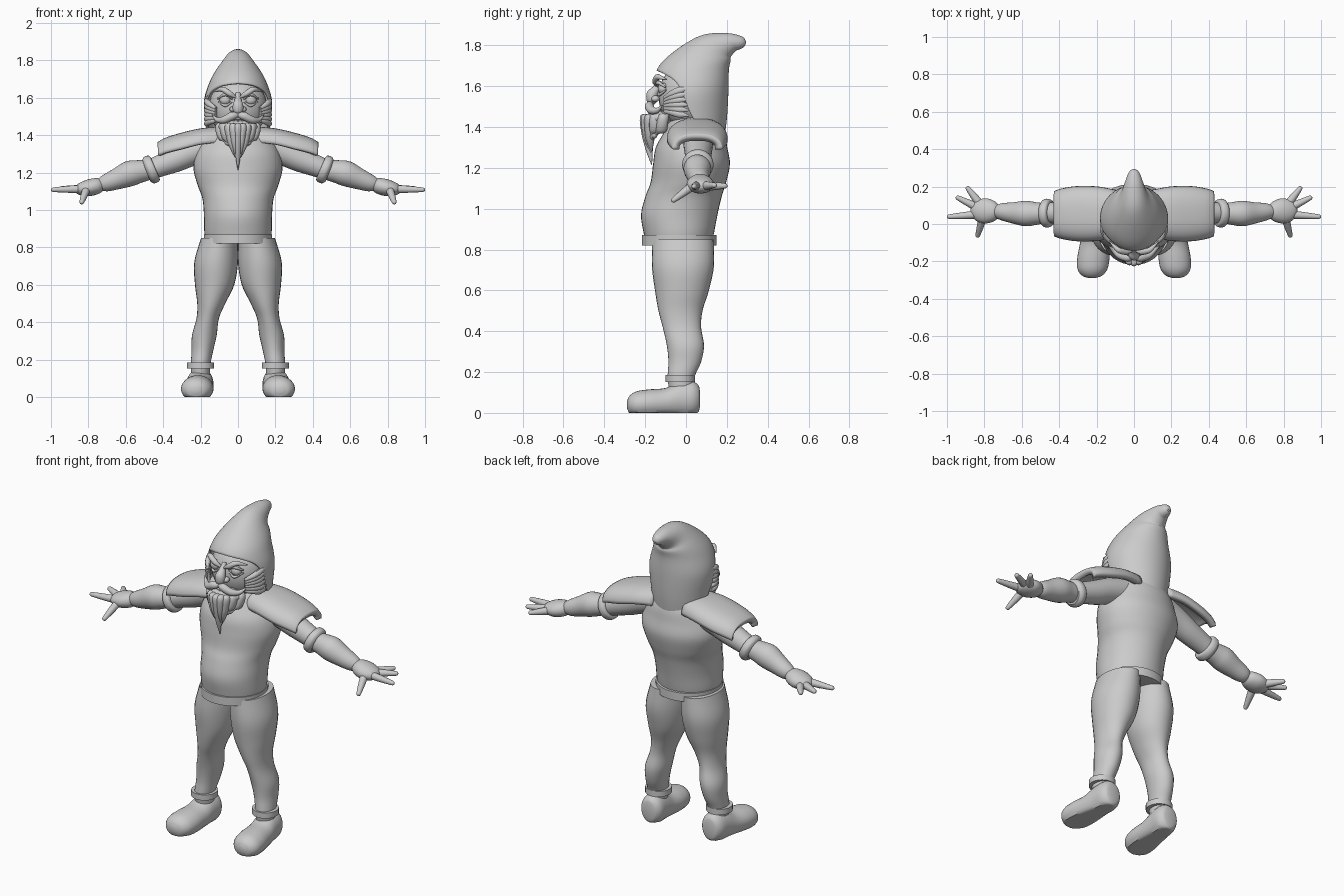
import bpy, bmesh, math
from mathutils import Vector as V, Matrix


def cr(p, t):
    """Catmull-Rom value at parameter t through control values p."""
    i = max(0, min(int(t), len(p) - 2))
    f = t - i
    b, c = p[i], p[i + 1]
    a = p[i - 1] if i > 0 else b * 2 - c
    d = p[i + 2] if i + 2 < len(p) else c * 2 - b
    return (b * 2 + (c - a) * f + (a * 2 - b * 5 + c * 4 - d) * f * f
            + (b * 3 - a - c * 3 + d) * f ** 3) * 0.5


def finish(name, bm, mirror=False, solid=0):
    bmesh.ops.recalc_face_normals(bm, faces=bm.faces)
    me = bpy.data.meshes.new(name)
    bm.to_mesh(me)
    bm.free()
    ob = bpy.data.objects.new(name, me)
    bpy.context.collection.objects.link(ob)
    if solid:
        m = ob.modifiers.new("Thickness", 'SOLIDIFY')
        m.thickness, m.offset = solid, 0
    if mirror:
        ob.modifiers.new("Mirror", 'MIRROR')
    return ob


def surface(name, rows, closed=True, caps=True, **kw):
    bm = bmesh.new()
    vs = [[bm.verts.new(p) for p in r] for r in rows]
    n = len(rows[0])
    for r, s in zip(vs, vs[1:]):
        for j in range(n if closed else n - 1):
            k = (j + 1) % n
            bm.faces.new((r[j], r[k], s[k], s[j]))
    if caps:
        bm.faces.new(vs[0])
        bm.faces.new(vs[-1])
    return finish(name, bm, **kw)


def loft(name, rings, sub=5, n=28, floor=False, **kw):
    """rings: (centre, half axis a, half axis b)"""
    cols = []
    for j in range(n):
        w = j * math.tau / n
        cols.append([c + a * math.cos(w) + b * math.sin(w) for c, a, b in rings])
    rows = [[cr(c, k / sub) for c in cols] for k in range((len(rings) - 1) * sub + 1)]
    if floor:
        for r in rows:
            for p in r:
                p.z = max(p.z, 0)
    return surface(name, rows, **kw)


def stack(name, data, **kw):
    """data: (z, xc, yc, rx, ry) horizontal rings"""
    return loft(name, [(V((x, y, z)), V((rx, 0, 0)), V((0, ry, 0))) for z, x, y, rx, ry in data], **kw)


def tube(name, pts, radii, **kw):
    """tapered limb; radii are (sideways, vertical) pairs or single values"""
    pts = [V(p) for p in pts]
    rings = []
    for i, (p, r) in enumerate(zip(pts, radii)):
        ra, rb = r if isinstance(r, tuple) else (r, r)
        t = (pts[min(i + 1, len(pts) - 1)] - pts[max(i - 1, 0)]).normalized()
        up = V((0, 0, 1)) if abs(t.z) < 0.8 else V((0, 1, 0))
        s = t.cross(up).normalized()
        rings.append((p, s * ra, s.cross(t) * rb))
    return loft(name, rings, **kw)


def ball(name, loc, scale, **kw):
    bm = bmesh.new()
    bmesh.ops.create_uvsphere(bm, u_segments=28, v_segments=18, radius=1,
                              matrix=Matrix.Translation(loc) @ Matrix.Diagonal((*scale, 1)))
    return finish(name, bm, **kw)


# Torso and belt
stack("torso", [(.83, 0, -.035, .17, .16), (.88, 0, -.035, .18, .172), (.97, 0, -.033, .182, .187),
                (1.06, 0, -.012, .19, .187), (1.13, 0, .012, .215, .185), (1.22, 0, .027, .238, .188),
                (1.3, 0, .027, .225, .175), (1.37, 0, .04, .19, .15), (1.43, 0, .04, .14, .12),
                (1.47, 0, .04, .08, .08)], n=40)
stack("belt", [(.82, 0, -.033, .182, .183), (.87, 0, -.033, .182, .183)], n=40, sub=1)

# Legs, ankle cuffs and shoes
stack("leg", [(.85, .1, -.015, .098, .15), (.72, .117, -.015, .117, .152), (.6, .125, -.02, .105, .132),
              (.5, .143, -.027, .075, .108), (.42, .162, -.02, .06, .094), (.33, .18, -.003, .066, .091),
              (.25, .19, -.006, .058, .08), (.17, .2, -.025, .052, .065), (.1, .2, -.02, .05, .06)], mirror=True)
stack("ankle_cuff", [(.152, .2, -.028, .072, .072), (.185, .2, -.028, .072, .072)], sub=1, mirror=True)
shoe = [(.068, .2, .07, .03, .04), (.06, .2, .07, .05, .066), (.03, .2, .07, .068, .085),
        (-.03, .204, .065, .072, .087), (-.1, .21, .05, .078, .072), (-.18, .217, .045, .086, .07),
        (-.24, .222, .042, .08, .064), (-.275, .224, .04, .055, .045), (-.289, .225, .04, .02, .018)]
loft("shoe", [(V((x, y, z)), V((rx, 0, 0)), V((0, 0, rz))) for y, x, z, rx, rz in shoe],
     floor=True, mirror=True)

# Arms
tube("upper_arm", [(.12, .06, 1.35), (.24, .06, 1.31), (.33, .06, 1.27), (.42, .06, 1.235), (.48, .06, 1.21)],
     [.08, .072, .066, .058, .052], mirror=True)
tube("elbow_cuff", [(.443, .058, 1.226), (.45, .058, 1.223), (.475, .058, 1.212), (.49, .058, 1.206)],
     [.062, .074, .076, .06], sub=3, mirror=True)
tube("forearm", [(.46, .058, 1.215), (.52, .056, 1.207), (.58, .056, 1.194), (.65, .06, 1.165), (.71, .066, 1.143),
                 (.745, .067, 1.135)], [.05, .06, .068, .056, .045, .03], mirror=True)
tube("hand", [(.725, .067, 1.138), (.75, .068, 1.13), (.79, .07, 1.12), (.83, .072, 1.113), (.86, .075, 1.11),
              (.873, .075, 1.11)], [(.035, .03), (.055, .042), (.067, .045), (.06, .038), (.04, .025), .01],
     mirror=True)
for i, (base, tip) in enumerate([((.83, .115, 1.11), (.895, .2, 1.112)), ((.84, .09, 1.112), (.952, .145, 1.115)),
                                 ((.84, .05, 1.112), (1.0, .038, 1.108)), ((.81, .03, 1.11), (.838, -.07, 1.035))]):
    b, t = V(base), V(tip)
    tube("thumb" if i == 3 else "finger", [b, b.lerp(t, .4), b.lerp(t, .88), b.lerp(t, .97), t],
         [.022, .019, .013, .009, .003], n=14, mirror=True)

# Shoulder plates: thick arched shells
pad = [(.1, 1.36, 1.428, .11), (.2, 1.35, 1.418, .128), (.3, 1.325, 1.395, .13), (.38, 1.305, 1.37, .118),
       (.42, 1.29, 1.348, .105)]
cols = []
for j in range(21):
    w = math.pi * j / 20
    c, s = math.cos(w), math.sin(w)
    cols.append([V((x, .055 + ry * math.copysign(abs(c) ** .8, c), zb + (zt - zb) * s ** .8))
                 for x, zb, zt, ry in pad])
surface("shoulder_plate", [[cr(c, k / 4) for c in cols] for k in range(17)], closed=False, caps=False,
        solid=.036, mirror=True)

# Hood: rings (yc, zc, rx, ry, tilt) with the front cut away for the face
hood = [(.03, 1.34, .15, .152, 0), (.03, 1.45, .165, .165, 0), (.028, 1.58, .176, .174, 0),
        (.034, 1.68, .147, .17, 0), (.078, 1.745, .112, .136, 8), (.143, 1.793, .07, .085, 35),
        (.216, 1.815, .044, .045, 60), (.262, 1.812, .028, .028, 100), (.28, 1.806, .015, .016, 115),
        (.285, 1.804, .003, .003, 115)]
hem = [2.95, 2.88, 2.7, 2.25, 1.0, .3, .05, 0, 0]
N, M = 64, 48
cols = []
for j in range(N):
    w = j * math.tau / N
    ctrl = []
    for yc, zc, rx, ry, a in hood:
        a = math.radians(a)
        f = -math.cos(w) * ry
        ctrl.append(V((math.sin(w) * rx, yc + f * math.cos(a), zc - f * math.sin(a))))
    start = max(0, cr(hem, min(w, math.tau - w) / math.pi * 8))
    cols.append([cr(ctrl, start + (9 - start) * k / M) for k in range(M + 1)])
surface("hood", [[c[k] for c in cols] for k in range(M + 1)], caps=False, solid=.012)

# Head and face
ball("head", (0, .015, 1.55), (.155, .15, .165))
ball("eye", (.068, -.112, 1.588), (.03, .026, .028), mirror=True)
tube("upper_eyelid", [(.03, -.13, 1.59), (.05, -.14, 1.612), (.075, -.133, 1.616), (.108, -.1, 1.595)],
     [.004, .009, .009, .004], n=12, mirror=True)
tube("lower_eyelid", [(.032, -.13, 1.578), (.068, -.132, 1.558), (.105, -.098, 1.58)],
     [.004, .008, .004], n=12, mirror=True)
tube("eyebrow", [(.012, -.145, 1.602), (.045, -.15, 1.622), (.085, -.138, 1.645), (.13, -.095, 1.632)],
     [.006, .015, .014, .003], n=14, mirror=True)
tube("nose", [(0, -.125, 1.625), (0, -.145, 1.59), (0, -.165, 1.56), (0, -.165, 1.53), (0, -.15, 1.515)],
     [.012, .018, .028, .026, .008])
ball("nostril", (.027, -.15, 1.538), (.018, .02, .016), mirror=True)
tube("moustache", [(-.005, -.17, 1.51), (.03, -.18, 1.503), (.075, -.168, 1.482), (.11, -.14, 1.482),
                   (.138, -.115, 1.508)], [.012, .022, .02, .013, .002], n=16, mirror=True)

# Side whiskers fan from the cheek back to the hood
for i in range(6):
    z = 1.455 + .027 * i
    tube("side_whisker", [(.118, -.105, 1.478 + .013 * i), (.15, -.07, 1.472 + .018 * i),
                          (.168, -.03, (z + 1.47 + .02 * i) / 2), (.174, .015, z)],
         [(.008, .01), (.014, .016), (.014, .017), (.003, .004)], n=10, sub=4, mirror=True)

# Beard: backing mass plus hanging locks
ball("beard_base", (0, -.13, 1.445), (.105, .065, .04))
for i in range(-4, 5):
    k = abs(i)
    yb = -.198 + .09 * (k / 4) ** 2
    zt = 1.215 + .032 * k + (.02 if i % 2 else 0)
    tube("beard_lock", [(.021 * i, yb + .03, 1.47), (.025 * i, yb, 1.45), (.021 * i, yb * .8 - .036, 1.385),
                        (.014 * i, yb * .3 - .122, 1.385 - (1.385 - zt) * .5), (.006 * i, -.168, zt)],
         [.012, (.021, .025), (.02, .026), (.015, .019), .002], n=12, mirror=False)

# Smooth shading that keeps hard edges
bpy.ops.object.select_all(action='SELECT')
bpy.context.view_layer.objects.active = bpy.data.objects["torso"]
bpy.ops.object.shade_smooth_by_angle(angle=math.radians(40))
